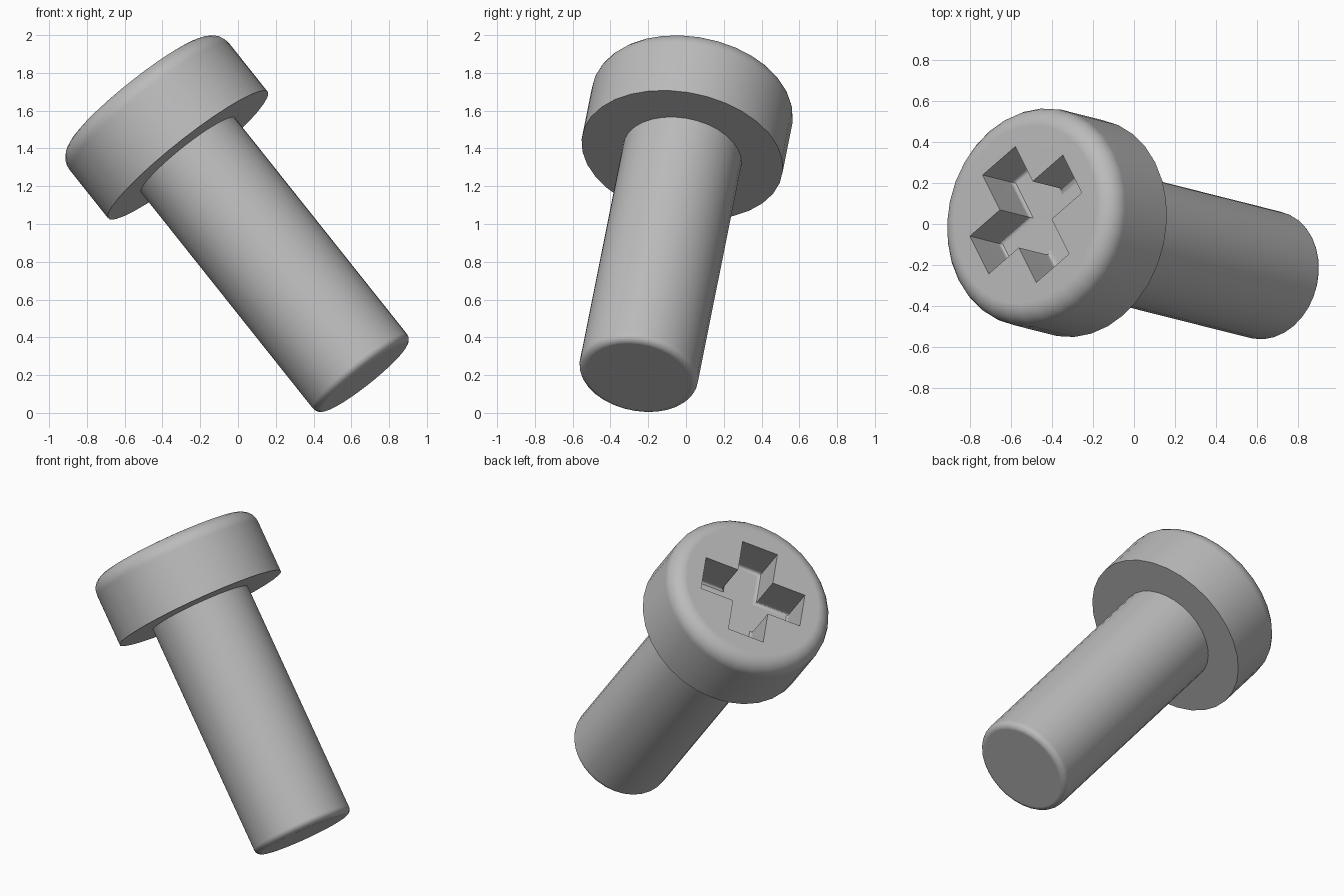
import bpy, bmesh, math
from mathutils import Vector, Matrix

if "Cube" in bpy.data.objects:
    bpy.data.objects.remove(bpy.data.objects["Cube"], do_unlink=True)

SEGMENTS = 32
HEAD_R, HEAD_H, HEAD_FILLET = 0.54, 0.43, 0.10
SHAFT_R, SHAFT_L, TIP_FILLET = 0.318, 1.52, 0.04
ARM_LENGTH, ARM_HALF, RECESS_DEPTH = 0.333, 0.117, 0.245

metal = bpy.data.materials.new("grey_metal")
metal.use_nodes = True
colour = (0.5, 0.5, 0.5, 1)
metal.diffuse_color = colour
metal.node_tree.nodes["Principled BSDF"].inputs["Base Color"].default_value = colour


def make_object(name, bm):
    bmesh.ops.recalc_face_normals(bm, faces=bm.faces)
    mesh = bpy.data.meshes.new(name)
    bm.to_mesh(mesh)
    bm.free()
    mesh.materials.append(metal)
    obj = bpy.data.objects.new(name, mesh)
    bpy.context.collection.objects.link(obj)
    return obj


def arc(radius, z, fillet, start, steps=6):
    """Quarter-circle of profile points around (radius, z)."""
    angles = [start + math.pi / 2 * i / steps for i in range(steps + 1)]
    return [(radius + fillet * math.cos(a), z + fillet * math.sin(a)) for a in angles]


# Screw body: revolved profile, with the underside of the head at local z = 0
profile = arc(SHAFT_R - TIP_FILLET, TIP_FILLET - SHAFT_L, TIP_FILLET, -math.pi / 2)
profile += [(SHAFT_R, 0), (HEAD_R, 0)]
profile += arc(HEAD_R - HEAD_FILLET, HEAD_H - HEAD_FILLET, HEAD_FILLET, 0)
bm = bmesh.new()
verts = [bm.verts.new((r, 0, z)) for r, z in profile]
edges = [bm.edges.new(pair) for pair in zip(verts, verts[1:])]
bmesh.ops.spin(bm, geom=verts + edges, cent=(0, 0, 0), axis=(0, 0, 1),
               angle=math.tau, steps=SEGMENTS, use_merge=True)
bmesh.ops.remove_doubles(bm, verts=bm.verts, dist=1e-4)
bmesh.ops.holes_fill(bm, edges=[e for e in bm.edges if e.is_boundary], sides=0)
screw = make_object("screw_body", bm)

# Cross-shaped cutter for the drive recess, with softened floor edges
bm = bmesh.new()
floor = HEAD_H - RECESS_DEPTH
outline = []
for quarter in range(4):
    turn = Matrix.Rotation(quarter * math.pi / 2, 3, "Z")
    for x, y in ((ARM_LENGTH, -ARM_HALF), (ARM_LENGTH, ARM_HALF), (ARM_HALF, ARM_HALF)):
        outline.append(bm.verts.new(turn @ Vector((x, y, floor))))
base = bm.faces.new(outline)
top = bmesh.ops.extrude_face_region(bm, geom=[base])["geom"]
for v in top:
    if isinstance(v, bmesh.types.BMVert):
        v.co.z = HEAD_H + 0.1
floor_edges = [e for e in bm.edges if all(abs(v.co.z - floor) < 1e-4 for v in e.verts)]
bmesh.ops.recalc_face_normals(bm, faces=bm.faces)
bmesh.ops.bevel(bm, geom=floor_edges, offset=0.025, segments=3, profile=0.5,
                affect="EDGES")
cutter = make_object("recess_cutter", bm)
cutter.hide_render = True

# Cut the recess and bake it in
cut = screw.modifiers.new("drive_recess", "BOOLEAN")
cut.operation = "DIFFERENCE"
cut.solver = "EXACT"
cut.object = cutter
bpy.ops.object.select_all(action="DESELECT")
screw.select_set(True)
bpy.context.view_layer.objects.active = screw
bpy.ops.object.modifier_apply(modifier=cut.name)
bpy.data.objects.remove(cutter, do_unlink=True)

# Smooth the round surfaces, keep the flat ends flat
bpy.ops.object.shade_smooth_by_angle(angle=math.radians(30))
weighted = screw.modifiers.new("flat_ends", "WEIGHTED_NORMAL")
weighted.keep_sharp = True

# Tilt the screw, with one arm of the recess along the x column
axis = Vector((-0.615, 0.155, 0.773)).normalized()
arm = Vector((-0.131, 0.262, -0.157))
arm = (arm - axis * arm.dot(axis)).normalized()
tilt = Matrix((arm, axis.cross(arm), axis)).transposed().to_4x4()
screw.matrix_world = Matrix.Translation((-0.265, -0.02, 1.365)) @ tilt
